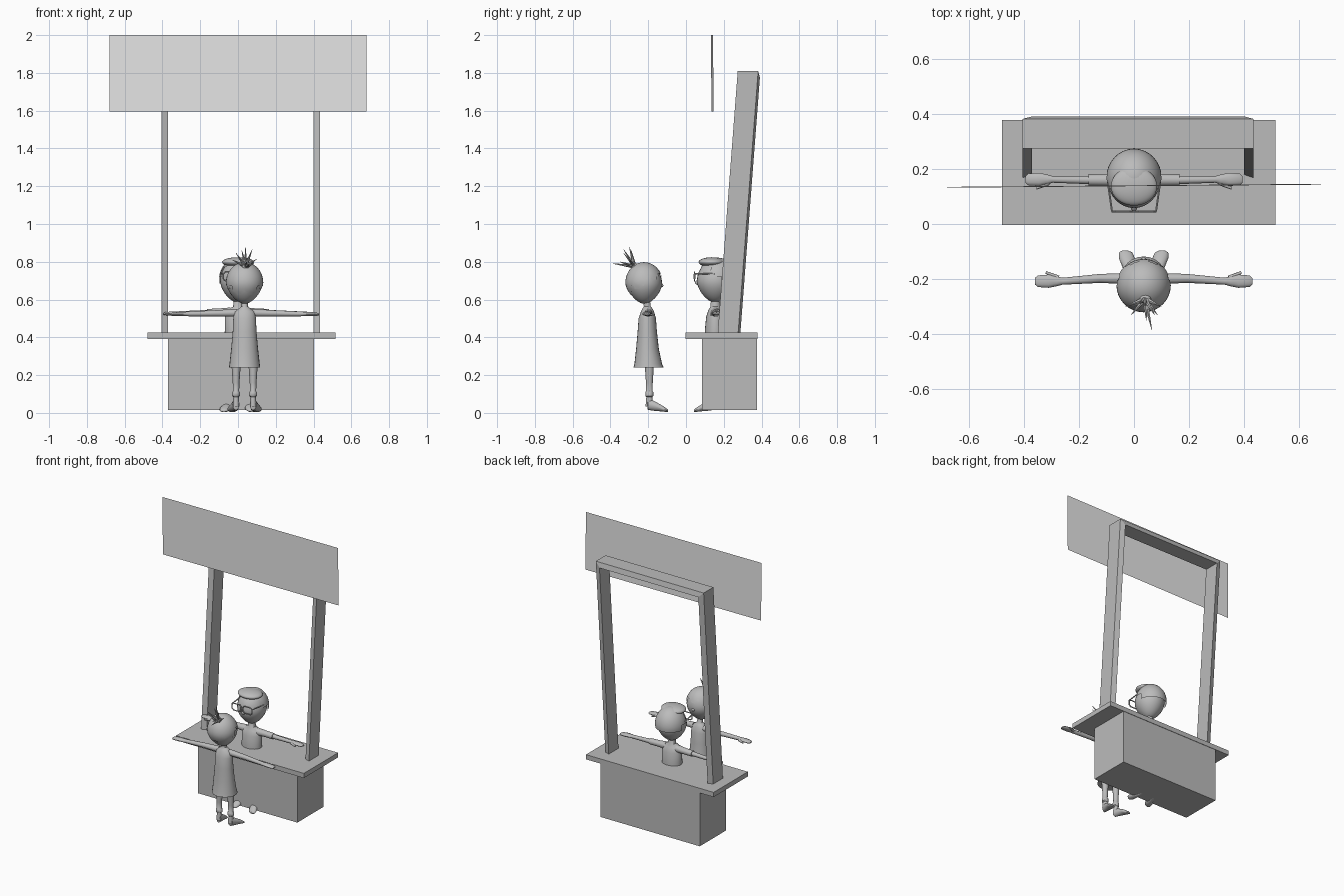
import bpy, bmesh, math
from mathutils import Vector

if "Cube" in bpy.data.objects:
    bpy.data.objects.remove(bpy.data.objects["Cube"])


def flat(name, value):
    m = bpy.data.materials.new(name)
    m.diffuse_color = (value, value, value, 1)
    m.use_nodes = True
    m.node_tree.nodes["Principled BSDF"].inputs["Base Color"].default_value = m.diffuse_color
    return m


grey = flat("plain grey", 0.5)
pale = flat("pale grey", 0.8)


def finish(name, bm, smooth=True, mat=grey):
    bmesh.ops.recalc_face_normals(bm, faces=bm.faces)
    me = bpy.data.meshes.new(name)
    bm.to_mesh(me)
    bm.free()
    me.materials.append(mat)
    ob = bpy.data.objects.new(name, me)
    bpy.context.collection.objects.link(ob)
    if smooth:
        bpy.ops.object.select_all(action='DESELECT')
        bpy.context.view_layer.objects.active = ob
        ob.select_set(True)
        bpy.ops.object.shade_smooth_by_angle(angle=math.radians(45))
    return ob


def box(name, x0, x1, y0, y1, z0, z1):
    bm = bmesh.new()
    bmesh.ops.create_cube(bm, size=1)
    for v in bm.verts:
        v.co = ((x0 + x1) / 2 + v.co.x * (x1 - x0), (y0 + y1) / 2 + v.co.y * (y1 - y0),
                (z0 + z1) / 2 + v.co.z * (z1 - z0))
    return finish(name, bm, False)


def loft(name, rings, axis='z', n=16):
    """rings: (x, y, z, ra, rb) ellipses square to the axis"""
    a, b = {'x': (Vector((0, 1, 0)), Vector((0, 0, 1))), 'y': (Vector((1, 0, 0)), Vector((0, 0, 1))),
            'z': (Vector((1, 0, 0)), Vector((0, 1, 0)))}[axis]
    bm = bmesh.new()
    loops = []
    for x, y, z, ra, rb in rings:
        loops.append([bm.verts.new(Vector((x, y, z)) + a * ra * math.cos(2 * math.pi * i / n)
                                   + b * rb * math.sin(2 * math.pi * i / n)) for i in range(n)])
    for p, q in zip(loops, loops[1:]):
        for i in range(n):
            bm.faces.new((p[i], p[i - 1], q[i - 1], q[i]))
    bm.faces.new(loops[0])
    bm.faces.new(loops[-1])
    return finish(name, bm)


def ball(name, c, r, shape=None, keep=None):
    bm = bmesh.new()
    bmesh.ops.create_uvsphere(bm, u_segments=32, v_segments=20, radius=1)
    if keep:
        bmesh.ops.delete(bm, geom=[f for f in bm.faces if not keep(f.calc_center_median())], context='FACES')
    for v in bm.verts:
        p = shape(v.co.copy()) if shape else v.co
        v.co = [c[i] + p[i] * r[i] for i in range(3)]
    return finish(name, bm)


def rod(name, p, q, r0, r1, n=8):
    p, q = Vector(p), Vector(q)
    bm = bmesh.new()
    bmesh.ops.create_cone(bm, cap_ends=True, segments=n, radius1=r0, radius2=r1, depth=(q - p).length)
    rot = (q - p).to_track_quat('Z', 'Y')
    for v in bm.verts:
        v.co = rot @ v.co + (p + q) / 2
    return finish(name, bm)


# stall: base and counter top
box("counter_base", -0.37, 0.403, 0.085, 0.375, 0.015, 0.392)
box("counter_top", -0.48, 0.515, -0.003, 0.378, 0.392, 0.425)

# leaning frame made of two posts and a top bar
bm = bmesh.new()
outer = [(-0.405, 0.425), (-0.405, 1.81), (0.435, 1.81), (0.435, 0.425)]
inner = [(-0.37, 0.425), (-0.37, 1.775), (0.40, 1.775), (0.40, 0.425)]


def frame_ring(pair):
    vs = []
    for (x, z), dy, shift in ((pair[0], 0, 0), (pair[0], 0.108, 0), (pair[1], 0.108, 0.012), (pair[1], 0, 0.012)):
        vs.append(bm.verts.new((x, 0.168 + (z - 0.425) * 0.0765 + dy + shift, z)))
    return vs


rings = [frame_ring(p) for p in zip(outer, inner)]
for p, q in zip(rings, rings[1:]):
    for i in range(4):
        bm.faces.new((p[i], p[i - 1], q[i - 1], q[i]))
bm.faces.new(rings[0])
bm.faces.new(rings[-1])
finish("leaning_frame", bm, False)

# flat blank sign panel
bm = bmesh.new()
bm.faces.new([bm.verts.new(p) for p in ((-0.68, 0.135, 1.595), (0.68, 0.146, 1.595),
                                        (0.68, 0.143, 2.0), (-0.68, 0.132, 2.0))])
finish("sign_panel", bm, False, pale)


def head_shape(p):
    # narrow the lower half towards the chin
    k = 1 - 0.22 * max(0, -p.z) ** 1.5
    return Vector((p.x * k, p.y * k, p.z))


def arms(name, cx, y, z, start, reach, thick, facing, hand_y):
    for s in (-1, 1):
        side = "left" if s < 0 else "right"
        pts = [(start, y, z, thick * 1.15, thick * 1.15), (0.16, y, z - 0.003, thick * 0.9, thick * 0.9),
               (reach - 0.10, hand_y, z - 0.006, thick * 0.7, thick * 0.7),
               (reach - 0.08, hand_y, z - 0.006, 0.018, 0.011), (reach - 0.05, hand_y, z - 0.006, 0.024, 0.011),
               (reach - 0.01, hand_y, z - 0.008, 0.021, 0.008), (reach, hand_y, z - 0.009, 0.012, 0.004)]
        loft(f"{name}_{side}_arm", [(cx + s * d, *r) for d, *r in pts], 'x', 12)
        rod(f"{name}_{side}_thumb", (cx + s * (reach - 0.085), hand_y + facing * 0.012, z - 0.008),
            (cx + s * (reach - 0.04), hand_y + facing * 0.032, z - 0.012), 0.009, 0.005)


def legs(name, cx, y, top, facing, spread, toe_spread, length):
    for s in (-1, 1):
        side = "left" if s < 0 else "right"
        x = cx + s * spread
        loft(f"{name}_{side}_leg", [(x, y, top, 0.026, 0.026), (x, y, 0.16, 0.018, 0.018), (x, y, 0.115, 0.016, 0.017),
                                    (x, y, 0.11, 0.021, 0.021), (x, y, 0.09, 0.021, 0.021),
                                    (x, y, 0.085, 0.015, 0.016), (x, y, 0.035, 0.017, 0.02)])
        tx = cx + s * toe_spread
        mix = lambda t: x + (tx - x) * t
        foot = [(-0.02, 0.045, 0.012, 0.02), (0.0, 0.045, 0.018, 0.03), (0.35, 0.036, 0.021, 0.026),
                (0.75, 0.022, 0.029, 0.015), (0.93, 0.014, 0.024, 0.01), (1.0, 0.011, 0.01, 0.006)]
        loft(f"{name}_{side}_foot", [(mix(t), y + facing * (-0.008 + length * t), h, w, min(r, h - 0.004))
                                     for t, h, w, r in foot], 'y', 14)


# seller behind the counter, facing the front
loft("seller_body", [(0, 0.155, 0.20, 0.07, 0.055), (0, 0.155, 0.30, 0.072, 0.056), (0, 0.155, 0.44, 0.07, 0.055),
                     (0, 0.155, 0.51, 0.07, 0.048), (0, 0.155, 0.545, 0.06, 0.036), (0, 0.155, 0.562, 0.026, 0.026),
                     (0, 0.155, 0.615, 0.021, 0.021)], n=24)
arms("seller", 0, 0.16, 0.533, 0.04, 0.395, 0.017, -1, 0.162)
for s in (-1, 1):
    loft("seller_sleeve", [(s * 0.04, 0.157, 0.533, 0.027, 0.025), (s * 0.10, 0.16, 0.532, 0.022, 0.021),
                           (s * 0.165, 0.16, 0.53, 0.021, 0.02)], 'x')
legs("seller", 0, 0.14, 0.22, -1, 0.045, 0.075, 0.105)
ball("seller_head", (0, 0.157, 0.697), (0.094, 0.099, 0.113), head_shape)
ball("seller_hair", (0, 0.167, 0.703), (0.101, 0.107, 0.119), head_shape,
     lambda p: p.z > (0.62 if p.y < -0.3 else 0.1 if p.y < 0.25 else -0.15))
ball("seller_fringe", (0, 0.137, 0.798), (0.084, 0.07, 0.026))
ball("seller_nose", (0, 0.06, 0.69), (0.012, 0.012, 0.012))
for s in (-1, 1):
    rim = [Vector((s * 0.043 + a * 0.035, 0.045, 0.722 + b * 0.024))
           for a, b in ((-1, 0.6), (-0.7, 1), (0.7, 1), (1, 0.6), (1, -0.6), (0.6, -1), (-0.6, -1), (-1, -0.6))]
    for i in range(8):
        rod("glasses_rim", rim[i - 1], rim[i], 0.004, 0.004, 6)
    rod("glasses_temple", (s * 0.08, 0.045, 0.738), (s * 0.095, 0.15, 0.735), 0.004, 0.004, 6)
rod("glasses_bridge", (-0.01, 0.045, 0.73), (0.01, 0.045, 0.73), 0.004, 0.004, 6)

# customer in front of the counter, facing the seller
cx = 0.035
loft("customer_dress", [(cx, -0.198, 0.24, 0.083, 0.08), (cx, -0.2, 0.26, 0.08, 0.073), (cx, -0.204, 0.34, 0.071, 0.06),
                        (cx, -0.205, 0.43, 0.063, 0.051), (cx, -0.205, 0.50, 0.06, 0.046),
                        (cx, -0.204, 0.535, 0.055, 0.035), (cx, -0.204, 0.553, 0.03, 0.026),
                        (cx, -0.205, 0.563, 0.018, 0.018), (cx, -0.21, 0.61, 0.018, 0.018)], n=24)
arms("customer", cx, -0.198, 0.53, 0.04, 0.395, 0.018, 1, -0.208)
legs("customer", cx, -0.194, 0.28, 1, 0.045, 0.067, 0.106)
ball("customer_head", (cx, -0.22, 0.685), (0.094, 0.093, 0.107), head_shape)
ball("customer_hair", (cx, -0.222, 0.689), (0.099, 0.099, 0.109), head_shape,
     lambda p: p.z > -0.05 + 0.55 * p.y + 0.16 * math.sin(7 * math.atan2(p.y, p.x)))
ball("customer_nose", (cx, -0.13, 0.675), (0.01, 0.01, 0.01))

# spiky hair tuft
root = (cx + 0.005, -0.272, 0.775)
ball("tuft_band", root, (0.022, 0.022, 0.018))
for tip in ((-0.03, -0.30, 0.81), (-0.01, -0.33, 0.845), (0.04, -0.30, 0.878), (0.075, -0.33, 0.865),
            (0.10, -0.30, 0.815), (0.065, -0.385, 0.79), (0.045, -0.35, 0.80), (0.085, -0.33, 0.79),
            (0.02, -0.29, 0.86), (0.0, -0.30, 0.79)):
    rod("tuft_spike", root, tip, 0.011, 0.001, 6)
